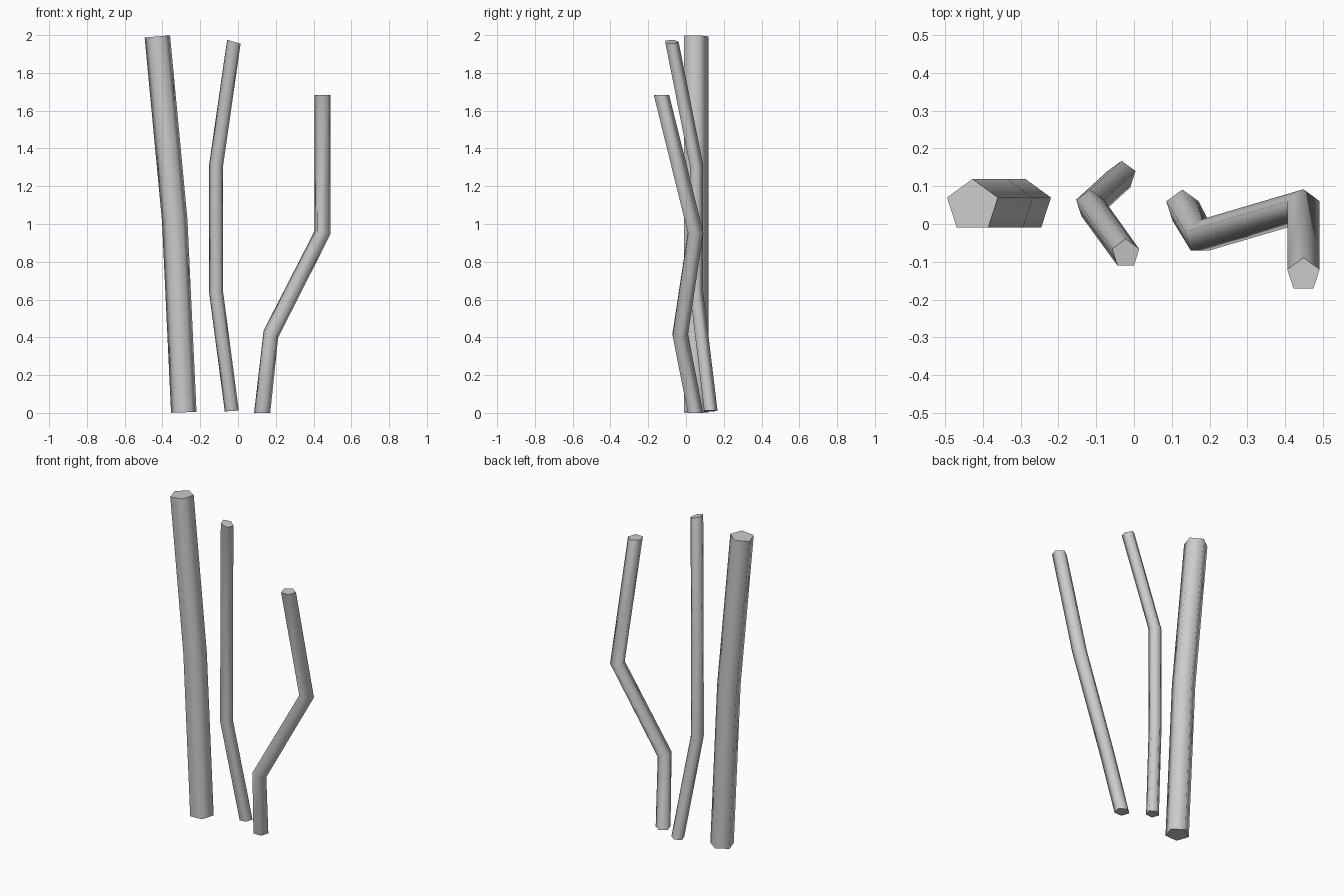
import bpy, bmesh, math

if "Cube" in bpy.data.objects:
    bpy.data.objects.remove(bpy.data.objects["Cube"])


def stem(name, radius, path, sides=5):
    """Tube through rings (x, y, z, sideways tilt in degrees), one corner facing the back."""
    bm = bmesh.new()
    rings = []
    for x, y, z, tilt in path:
        t = math.radians(tilt)
        ring = []
        for i in range(sides):
            a = math.pi / 2 + 2 * math.pi * i / sides
            u, v = radius * math.cos(a), radius * math.sin(a)
            ring.append(bm.verts.new((x + u * math.cos(t), y + v, z - u * math.sin(t))))
        rings.append(ring)
    # smooth sides
    for low, high in zip(rings, rings[1:]):
        for i in range(sides):
            j = (i + 1) % sides
            bm.faces.new((low[i], low[j], high[j], high[i])).smooth = True
    # flat end caps with sharp rims
    for cap in (rings[0][::-1], rings[-1]):
        face = bm.faces.new(cap)
        for edge in face.edges:
            edge.smooth = False
    bm.normal_update()
    mesh = bpy.data.meshes.new(name)
    bm.to_mesh(mesh)
    bm.free()
    obj = bpy.data.objects.new(name, mesh)
    bpy.context.collection.objects.link(obj)
    return obj


# Thick, nearly straight stem
stem("thick_stem", 0.071, [(-0.287, 0.048, 0.003, -2), (-0.335, 0.048, 1.02, -4),
                           (-0.427, 0.048, 1.993, -5)])

# Thin bowed stem
stem("bowed_stem", 0.039, [(-0.033, 0.128, 0.010, -4), (-0.116, 0.052, 0.64, -4),
                           (-0.116, 0.052, 1.31, 7), (-0.022, -0.078, 1.965, 16)])

# Thin kinked stem
stem("kinked_stem", 0.045, [(0.128, 0.046, 0.0, 0), (0.174, -0.034, 0.417, 26),
                            (0.448, 0.047, 0.955, 12), (0.448, -0.134, 1.682, 0)])
